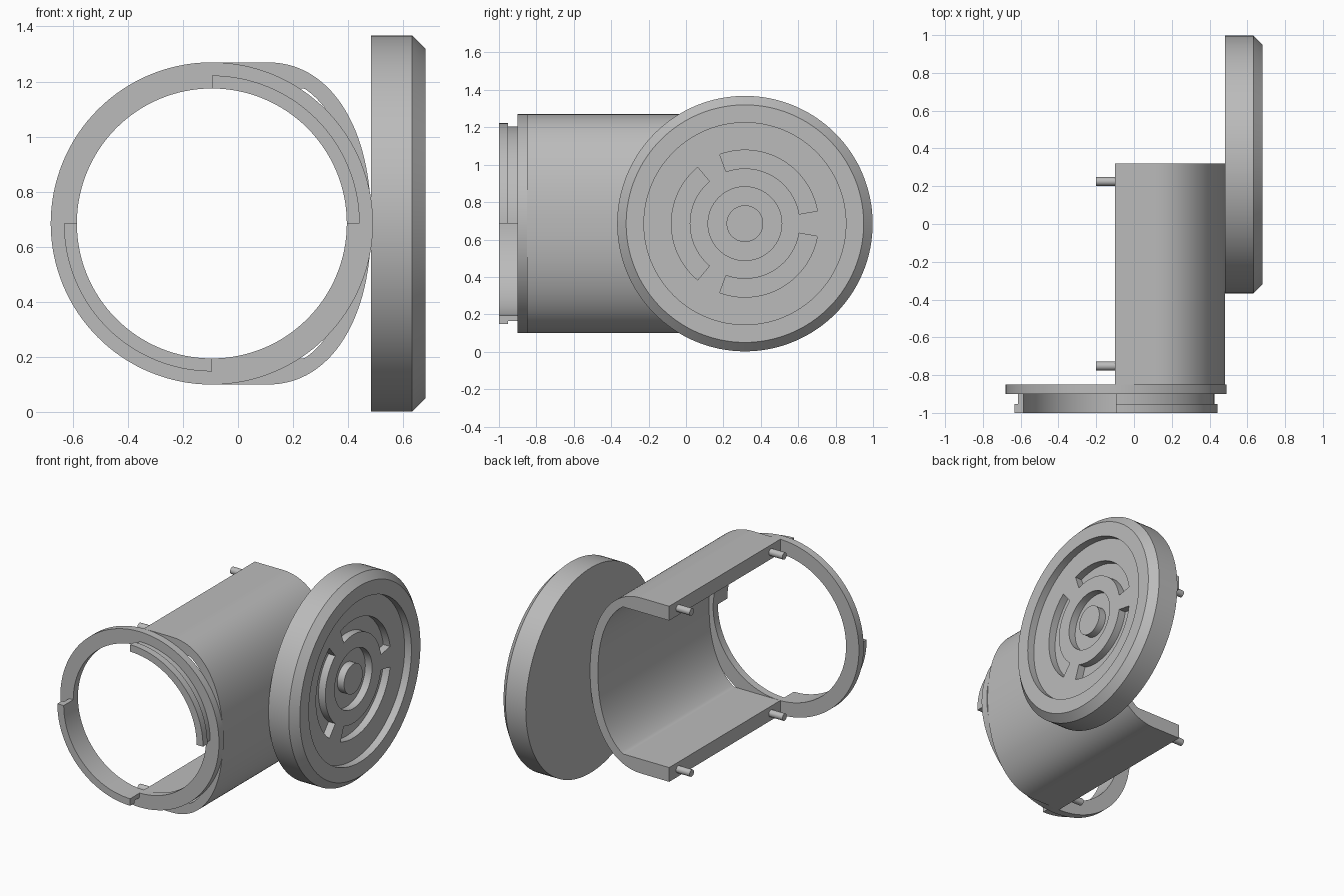
import bpy, bmesh
from math import radians, cos, sin, pi

if "Cube" in bpy.data.objects:
    bpy.data.objects.remove(bpy.data.objects["Cube"], do_unlink=True)

grey = bpy.data.materials.new("plain grey")
grey.use_nodes = True
grey.diffuse_color = (0.5, 0.5, 0.5, 1)
grey.node_tree.nodes["Principled BSDF"].inputs["Base Color"].default_value = (0.5, 0.5, 0.5, 1)

RING_X, MID_Z, DISC_Y = -0.095, 0.685, 0.315


def finish(name, bm):
    bmesh.ops.remove_doubles(bm, verts=bm.verts, dist=1e-5)
    bmesh.ops.recalc_face_normals(bm, faces=bm.faces)
    mesh = bpy.data.meshes.new(name)
    bm.to_mesh(mesh)
    bm.free()
    mesh.materials.append(grey)
    ob = bpy.data.objects.new(name, mesh)
    bpy.context.collection.objects.link(ob)
    return ob


def lathe(name, profile, place, start=0, end=360, full_steps=128):
    """Turn a closed (radius, height) profile; place maps (u, v, h) to a point."""
    bm = bmesh.new()
    steps = max(8, round(full_steps * (end - start) / 360))
    rows = []
    for i in range(steps + 1):
        a = radians(start + (end - start) * i / steps)
        rows.append([bm.verts.new(place(r * cos(a), r * sin(a), h)) for r, h in profile])
    n = len(profile)
    for p, q in zip(rows, rows[1:]):
        for j in range(n):
            k = (j + 1) % n
            if profile[j][0] == 0 and profile[k][0] == 0:
                continue
            if profile[j][0] == 0:
                bm.faces.new((p[j], p[k], q[k]))
            elif profile[k][0] == 0:
                bm.faces.new((p[j], p[k], q[j]))
            else:
                bm.faces.new((p[j], p[k], q[k], q[j]))
    if end - start < 360:
        bm.faces.new(rows[0])
        bm.faces.new(rows[-1])
    return finish(name, bm)


def smooth(ob):
    bpy.ops.object.select_all(action="DESELECT")
    ob.select_set(True)
    bpy.context.view_layer.objects.active = ob
    bpy.ops.object.shade_smooth_by_angle(angle=radians(30))


def on_ring(u, v, h):
    return (RING_X + u, h, MID_Z + v)


def on_disc(u, v, h):
    return (h, DISC_Y + u, MID_Z + v)


def box_profile(r0, r1, h0, h1):
    return [(r0, h0), (r1, h0), (r1, h1), (r0, h1)]


# Front flange and the two quarter-turn locking collars with lips
smooth(lathe("front_flange", box_profile(0.49, 0.585, -0.9, -0.85), on_ring))
collar = [(0.49, -0.9), (0.52, -0.9), (0.52, -0.953), (0.537, -0.953), (0.537, -1), (0.49, -1)]
for name, start in (("upper_locking_collar", 0), ("lower_locking_collar", 180)):
    smooth(lathe(name, collar, on_ring, start, start + 90))


# Half shell: rounded outside, thinner rounded inside with flat top and bottom
def bulge(a, b, limit):
    pts = []
    for i in range(97):
        t = pi / 2 - pi * i / 96
        c, s = abs(cos(t)) ** (2 / 2.2), abs(sin(t)) ** (2 / 2.2)
        z = min(b * s, limit) * (1 if t > 0 else -1)
        pts.append((0.1 + a * c, MID_Z + z))
    top, low = (-0.1, MID_Z + limit), (-0.1, MID_Z - limit)
    return [top] + pts + [low]


bm = bmesh.new()
strips = [[[bm.verts.new((x, y, z)) for x, z in bulge(*spec)] for y in (-0.85, 0.32)]
          for spec in ((0.383, 0.585, 0.585), (0.325, 0.53, 0.49))]
(of, ob_), (nf, nb) = strips
count = len(of)
for i in range(count - 1):
    j = i + 1
    bm.faces.new((of[i], of[j], ob_[j], ob_[i]))
    bm.faces.new((nf[i], nf[j], nb[j], nb[i]))
    bm.faces.new((of[i], of[j], nf[j], nf[i]))
    bm.faces.new((ob_[i], ob_[j], nb[j], nb[i]))
for i in (0, count - 1):
    bm.faces.new((of[i], ob_[i], nb[i], nf[i]))
smooth(finish("half_shell", bm))

# Alignment pegs on the open edges of the shell
for level, z in (("upper", 1.222), ("lower", 0.148)):
    for side, y in (("front", -0.752), ("back", 0.225)):
        smooth(lathe(f"{level}_{side}_peg",
                     [(0, -0.2), (0.023, -0.2), (0.023, -0.09), (0, -0.09)],
                     lambda u, v, h: (h, y + u, z + v), full_steps=32))

# Chamfered side disc with a recessed face, round groove and centre knob
FACE, FLOOR, DEEP = 0.68, 0.63, 0.58
disc = lathe("side_disc", [
    (0, 0.483), (0.683, 0.483), (0.683, 0.632), (0.635, FACE), (0.54, FACE), (0.54, FLOOR),
    (0.197, FLOOR), (0.197, DEEP), (0.098, DEEP), (0.098, FLOOR), (0, FLOOR)], on_disc)

# Three curved slots cut into the recessed face
for start in (10, 130, 250):
    cutter = lathe("slot_cutter", box_profile(0.295, 0.393, DEEP, FACE + 0.02),
                   on_disc, start, start + 100)
    cutter.hide_render = True
    cut = disc.modifiers.new("slot", "BOOLEAN")
    cut.operation = "DIFFERENCE"
    cut.solver = "EXACT"
    cut.object = cutter
    bpy.context.view_layer.objects.active = disc
    bpy.ops.object.modifier_apply(modifier=cut.name)
    bpy.data.objects.remove(cutter, do_unlink=True)
smooth(disc)
